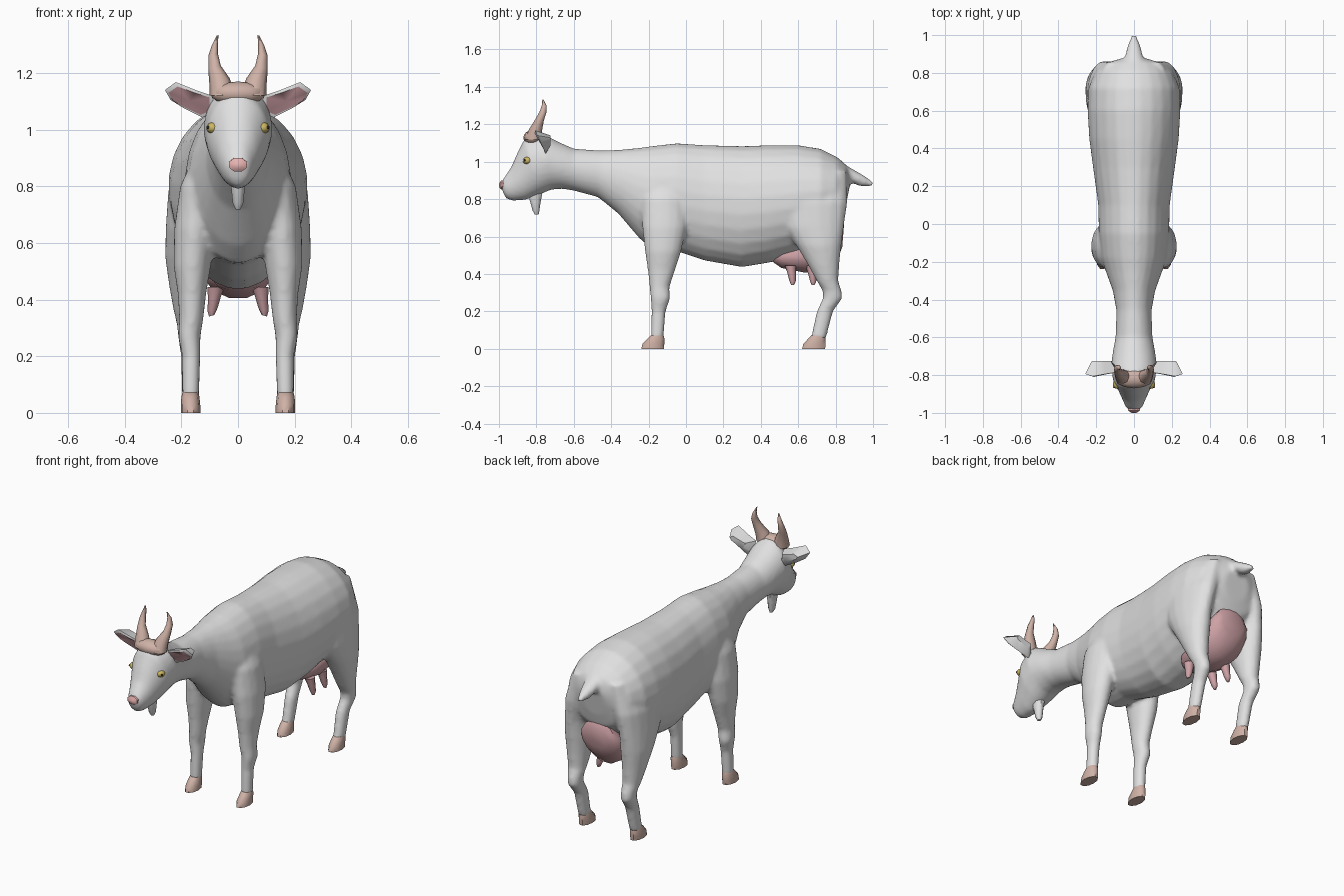
import bpy, bmesh, math
from mathutils import Vector

if "Cube" in bpy.data.objects:
    bpy.data.objects.remove(bpy.data.objects["Cube"])


def material(name, rgb):
    m = bpy.data.materials.new(name)
    m.diffuse_color = (*rgb, 1)
    m.use_nodes = True
    m.node_tree.nodes["Principled BSDF"].inputs["Base Color"].default_value = m.diffuse_color
    return m


WHITE = material("white_coat", (0.75, 0.75, 0.75))
HORN = material("horn_tan", (0.62, 0.44, 0.38))
UDDER = material("udder_pink", (0.62, 0.36, 0.38))
NOSE = material("nose_pink", (0.80, 0.45, 0.44))
EAR = material("inner_ear_pink", (0.46, 0.26, 0.28))
YELLOW = material("eye_yellow", (0.60, 0.47, 0.12))
BLACK = material("pupil_black", (0.03, 0.03, 0.03))


def finish(bm, name, mats, angle=50):
    bmesh.ops.recalc_face_normals(bm, faces=bm.faces)
    me = bpy.data.meshes.new(name)
    bm.to_mesh(me)
    bm.free()
    for m in mats:
        me.materials.append(m)
    ob = bpy.data.objects.new(name, me)
    bpy.context.collection.objects.link(ob)
    bpy.ops.object.select_all(action='DESELECT')
    ob.select_set(True)
    bpy.context.view_layer.objects.active = ob
    bpy.ops.object.shade_smooth_by_angle(angle=math.radians(angle))
    return ob


def skin(name, rings, mat, angle=50):
    """Skin a row of equal point rings and cap both ends."""
    bm = bmesh.new()
    rows = [[bm.verts.new(p) for p in r] for r in rings]
    n = len(rows[0])
    for a, b in zip(rows, rows[1:]):
        for i in range(n):
            j = (i + 1) % n
            bm.faces.new((a[i], a[j], b[j], b[i]))
    bm.faces.new(rows[0])
    bm.faces.new(rows[-1])
    return finish(bm, name, [mat], angle)


def loft(name, stations, mat, n=12, angle=50, side=1):
    """Each station: one edge (y, z), opposite edge (y, z), x centre, x half width."""
    rings = []
    for ya, za, yb, zb, cx, w in stations:
        ring = []
        for i in range(n):
            t = 2 * math.pi * (i + 0.5) / n
            c, s = math.cos(t), math.sin(t)
            ring.append((side * (cx + w * s),
                         (ya + yb) / 2 + (ya - yb) / 2 * c,
                         (za + zb) / 2 + (za - zb) / 2 * c))
        rings.append(ring)
    return skin(name, rings, mat, angle)


def limb(name, rows, mat, side, n=12, angle=50):
    """Each row: z, front y, back y, inner x, outer x."""
    return loft(name, [(a, z, b, z, (i + o) / 2, (o - i) / 2) for z, a, b, i, o in rows],
                mat, n, angle, side)


def ball(name, loc, scale, mat, seg=12):
    bm = bmesh.new()
    bmesh.ops.create_uvsphere(bm, u_segments=seg, v_segments=8, radius=1)
    for v in bm.verts:
        v.co = Vector(v.co * Vector(scale)) + Vector(loc)
    return finish(bm, name, [mat])


# Torso, neck and head
torso = [
    (-.990, .885, -.980, .840, .030), (-.970, .92, -.965, .805, .045),
    (-.935, .97, -.93, .79, .060), (-.905, 1.04, -.86, .795, .082),
    (-.865, 1.12, -.78, .825, .112), (-.78, 1.16, -.72, .85, .122),
    (-.69, 1.11, -.66, .855, .112), (-.60, 1.07, -.60, .845, .098),
    (-.45, 1.06, -.47, .81, .093), (-.35, 1.065, -.36, .72, .112),
    (-.25, 1.075, -.25, .59, .150), (-.18, 1.085, -.18, .53, .175),
    (-.05, 1.10, -.05, .52, .187), (.10, 1.09, .10, .47, .190),
    (.30, 1.085, .30, .435, .218), (.45, 1.09, .45, .46, .238),
    (.60, 1.09, .60, .50, .247), (.72, 1.07, .72, .55, .242),
    (.81, 1.025, .79, .62, .210), (.86, .98, .83, .67, .165),
    (.885, .92, .85, .74, .08)]
coat = [loft("torso", [(a, b, c, d, 0, w) for a, b, c, d, w in torso], WHITE, 24)]

# Legs: z, front y, back y, inner x, outer x
front = [
    (.05, -.19, -.12, .137, .197), (.20, -.185, -.108, .132, .198),
    (.27, -.19, -.083, .132, .212), (.33, -.195, -.088, .122, .208),
    (.42, -.205, -.058, .112, .213), (.52, -.22, -.025, .095, .228),
    (.65, -.235, .005, .08, .226), (.80, -.24, .01, .05, .205),
    (.94, -.20, -.02, .03, .14)]
hind = [
    (.05, .665, .748, .137, .198), (.20, .698, .787, .132, .202),
    (.27, .732, .837, .136, .212), (.31, .73, .832, .134, .216),
    (.36, .70, .815, .128, .228), (.45, .65, .82, .118, .244),
    (.55, .59, .832, .105, .258), (.65, .52, .845, .10, .256),
    (.78, .47, .865, .07, .248), (.95, .50, .86, .05, .185)]
for s, tag in ((1, "left"), (-1, "right")):
    coat.append(limb("front_leg_" + tag, front, WHITE, s, 16))
    coat.append(limb("hind_leg_" + tag, hind, WHITE, s, 16))

# Tail and beard
coat.append(loft("tail", [(.80, 1.01, .80, .90, 0, .06), (.885, .965, .865, .895, 0, .052),
                          (.95, .928, .93, .868, 0, .036), (1.003, .892, .997, .866, 0, .012)], WHITE, 12))
limb("beard", [(.83, -.85, -.765, -.03, .03), (.785, -.835, -.775, -.025, .025),
               (.74, -.822, -.782, -.02, .02), (.718, -.81, -.787, -.009, .009)], WHITE, 1, 8)

# Blend the coat parts into one smooth skin
bpy.ops.object.select_all(action='DESELECT')
for ob in coat:
    ob.select_set(True)
bpy.context.view_layer.objects.active = coat[0]
bpy.ops.object.join()
body = bpy.context.view_layer.objects.active
body.name = "body"
rm = body.modifiers.new("blend", 'REMESH')
rm.mode = 'VOXEL'
rm.voxel_size = 0.012
rm.use_smooth_shade = True
sm = body.modifiers.new("soften", 'SMOOTH')
sm.factor = 0.5
sm.iterations = 5

# Nose and lower lip
loft("nose", [(-1.0, .882, -.998, .862, 0, .014), (-.988, .902, -.988, .85, 0, .034),
              (-.955, .905, -.955, .85, 0, .034)], NOSE, 8, 40)

# Brow plate where the horns meet
ball("horn_base", (0, -.818, 1.128), (.098, .052, .042), HORN)


def ring_tube(name, pts, mat, s, n=8):
    """Upright tapering tube; each point: x, y, z, x radius, y radius."""
    rings = [[(s * (x + rx * math.cos(2 * math.pi * i / n)),
               y + ry * math.sin(2 * math.pi * i / n),
               z + (0.3 * rx * -math.cos(2 * math.pi * i / n) if k else 0))
              for i in range(n)] for k, (x, y, z, rx, ry) in enumerate(pts)]
    return skin(name, rings, mat)


horn = [(.055, -.815, 1.12, .045, .045), (.065, -.805, 1.17, .036, .036),
        (.083, -.785, 1.22, .022, .025), (.088, -.765, 1.265, .017, .019),
        (.082, -.758, 1.30, .011, .013), (.072, -.765, 1.333, .003, .003)]
hoof_front = [(0, -.242, -.115, .133, .202), (.025, -.236, -.113, .133, .202),
              (.055, -.208, -.113, .136, .200), (.072, -.19, -.118, .139, .196)]
ear_outline = [(.09, 1.06), (.125, 1.043), (.19, 1.075), (.238, 1.105),
               (.258, 1.14), (.22, 1.168), (.15, 1.14), (.09, 1.12)]


def ear(name, s):
    bm = bmesh.new()
    edge_y = lambda z: -.805 + (1.165 - z) * .45
    rim = [bm.verts.new((s * x, edge_y(z), z)) for x, z in ear_outline]
    cx, cz = .17, 1.09
    lip = [bm.verts.new((s * (cx + (x - cx) * .86), edge_y(z) - .003, cz + (z - cz) * .8))
           for x, z in ear_outline]
    inner = bm.verts.new((s * cx, -.758, 1.10))
    back = [bm.verts.new((s * (cx + (x - cx) * .6), -.725, 1.115 + (z - 1.11) * .45))
            for x, z in ear_outline]
    n = len(rim)
    for i in range(n):
        j = (i + 1) % n
        bm.faces.new((rim[i], rim[j], lip[j], lip[i]))
        bm.faces.new((rim[i], rim[j], back[j], back[i]))
        bm.faces.new((lip[i], lip[j], inner)).material_index = 1
    bm.faces.new(back)
    finish(bm, name, [WHITE, EAR], 55)


for s, tag in ((1, "left"), (-1, "right")):
    ring_tube("horn_" + tag, horn, HORN, s)
    ear("ear_" + tag, s)
    # Eyes with small slit pupils
    ball("eye_" + tag, (s * .088, -.848, 1.006), (.024, .025, .02), YELLOW)
    ball("pupil_" + tag, (s * .105, -.862, 1.008), (.006, .006, .006), BLACK, 8)
    # Hooves
    limb("front_hoof_" + tag, hoof_front, HORN, s, 10)
    limb("hind_hoof_" + tag, [(z, a + .86, b + .862, i, o) for z, a, b, i, o in hoof_front],
         HORN, s, 10)
    # Teats
    for y, tag2 in ((.57, "front"), (.68, "rear")):
        ring_tube(f"{tag2}_teat_{tag}", [(.078, y - .012, .445, .03, .03), (.083, y - .005, .405, .023, .023),
                                         (.09, y, .365, .018, .018), (.093, y, .343, .009, .009)],
                  UDDER, s)

# Udder
loft("udder", [(.45, .51, .455, .47, 0, .04), (.52, .55, .51, .43, 0, .10),
               (.65, .60, .64, .403, 0, .125), (.77, .68, .75, .415, 0, .13),
               (.825, .695, .81, .48, 0, .115), (.845, .665, .835, .54, 0, .075)], UDDER, 12)
